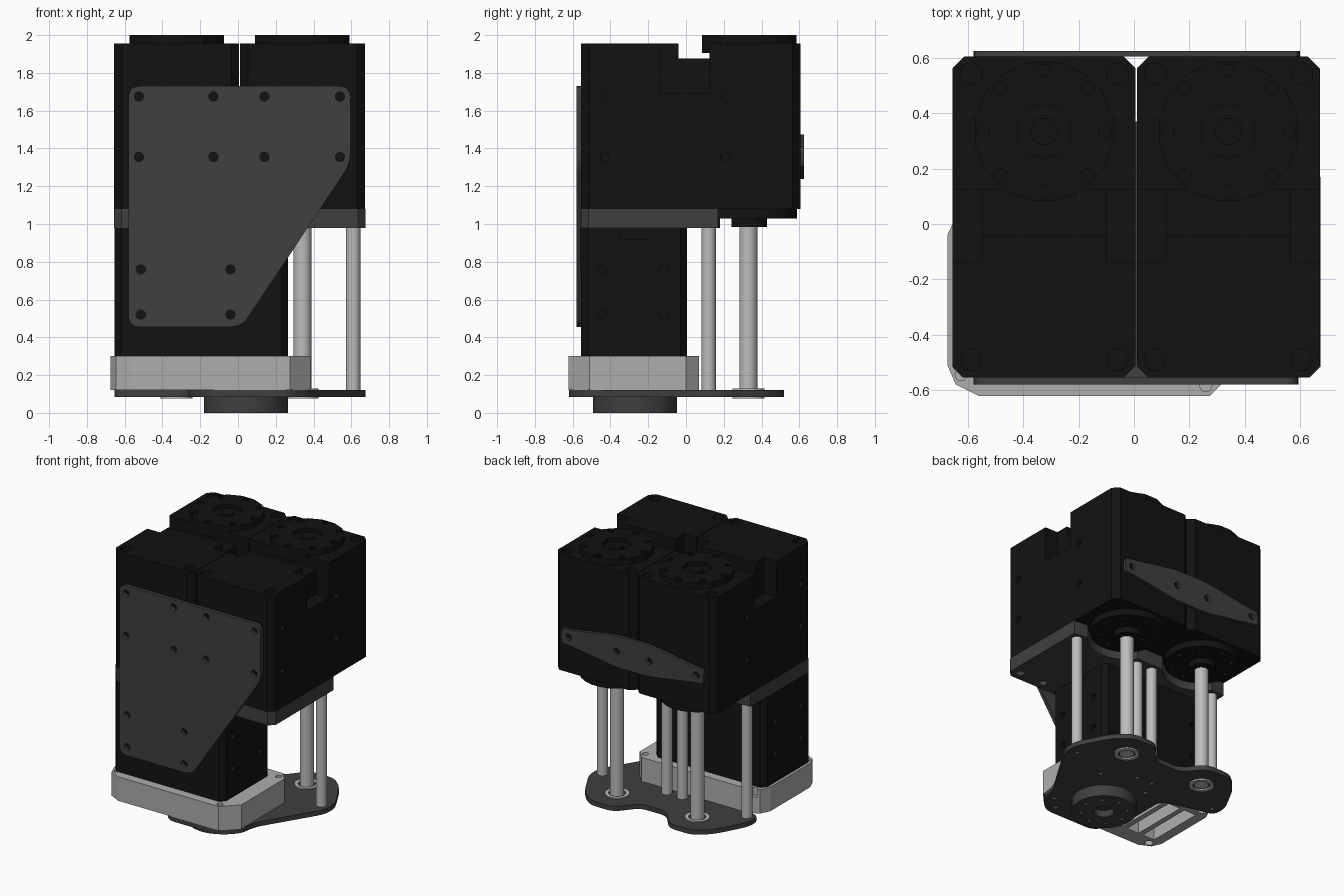
import bpy, bmesh, math
from mathutils import Vector, Matrix

if "Cube" in bpy.data.objects:
    bpy.data.objects.remove(bpy.data.objects["Cube"])


def material(name, v):
    m = bpy.data.materials.new(name)
    m.diffuse_color = (v, v, v, 1)
    m.use_nodes = True
    m.node_tree.nodes["Principled BSDF"].inputs["Base Color"].default_value = m.diffuse_color
    return m


BLACK = material("black", 0.006)
DARK = material("dark_grey", 0.05)
LIGHT = material("light_grey", 0.42)
STEEL = material("steel", 0.5)


def activate(ob):
    bpy.ops.object.select_all(action='DESELECT')
    ob.select_set(True)
    bpy.context.view_layer.objects.active = ob


def circle(x, y, r, n=12):
    return [(x + r * math.cos(2 * math.pi * (i + .5) / n),
             y + r * math.sin(2 * math.pi * (i + .5) / n)) for i in range(n)]


def rounded(pts, r, n=5):
    """Outline with every corner rounded (n=1 gives a chamfer)."""
    out = []
    for i, p in enumerate(pts):
        p = Vector(p)
        a, b = Vector(pts[i - 1]) - p, Vector(pts[(i + 1) % len(pts)]) - p
        a, b = (d.normalized() * min(r, d.length * .45) for d in (a, b))
        out += [p + a * (1 - t) ** 2 + b * t ** 2 for t in (k / n for k in range(n + 1))]
    return out


def rect(x0, x1, y0, y1):
    return [(x0, y0), (x1, y0), (x1, y1), (x0, y1)]


def plate(name, outline, z0, z1, mat, holes=(), upright=False):
    """Extruded outline with holes; upright plates are drawn in x-z, z0..z1 being y."""
    cu = bpy.data.curves.new(name, 'CURVE')
    cu.dimensions, cu.fill_mode = '2D', 'BOTH'
    cu.extrude = (z1 - z0) / 2
    for loop in [outline, *holes]:
        s = cu.splines.new('POLY')
        s.points.add(len(loop) - 1)
        for q, p in zip(s.points, loop):
            q.co = (p[0], p[1], 0, 1)
        s.use_cyclic_u = True
    ob = bpy.data.objects.new(name, cu)
    bpy.context.collection.objects.link(ob)
    activate(ob)
    bpy.ops.object.convert(target='MESH')
    ob = bpy.context.object
    m = Matrix.Translation((0, 0, (z0 + z1) / 2))
    if upright:
        m = Matrix.Translation((0, (z0 + z1) / 2, 0)) @ Matrix.Rotation(math.pi / 2, 4, 'X')
    bm = bmesh.new()
    bm.from_mesh(ob.data)
    bm.transform(m)
    bmesh.ops.remove_doubles(bm, verts=bm.verts, dist=1e-5)
    bmesh.ops.recalc_face_normals(bm, faces=bm.faces)
    bm.to_mesh(ob.data)
    bm.free()
    ob.data.materials.clear()
    ob.data.materials.append(mat)
    for poly in ob.data.polygons:
        poly.use_smooth = False
    return ob


def cut(ob, boxes=(), drills=()):
    """Cut boxes (x0,x1,y0,y1,z0,z1) and drilled holes (centre, axis, radius, depth)."""
    def subtract(bm):
        me = bpy.data.meshes.new("cutter")
        bm.to_mesh(me)
        bm.free()
        c = bpy.data.objects.new("cutter", me)
        c.hide_render = True
        bpy.context.collection.objects.link(c)
        mod = ob.modifiers.new("cut", 'BOOLEAN')
        mod.operation, mod.solver, mod.object = 'DIFFERENCE', 'EXACT', c
        activate(ob)
        bpy.ops.object.modifier_apply(modifier=mod.name)
        bpy.data.objects.remove(c)

    for x0, x1, y0, y1, z0, z1 in boxes:
        bm = bmesh.new()
        m = Matrix.Translation(((x0 + x1) / 2, (y0 + y1) / 2, (z0 + z1) / 2))
        bmesh.ops.create_cube(bm, size=1, matrix=m @ Matrix.Diagonal((x1 - x0, y1 - y0, z1 - z0, 1)))
        subtract(bm)
    if drills:
        bm = bmesh.new()
        for c, axis, r, d in drills:
            q = Vector(axis).to_track_quat('Z', 'Y').to_matrix().to_4x4()
            bmesh.ops.create_cone(bm, cap_ends=True, segments=12, radius1=r, radius2=r,
                                  depth=2 * d, matrix=Matrix.Translation(c) @ q)
        subtract(bm)


def cylinder(name, x, y, r, z0, z1, mat, n=16, holes=()):
    ob = plate(name, circle(x, y, r, n), z0, z1, mat, holes)
    if n > 20:
        activate(ob)
        bpy.ops.object.shade_smooth_by_angle()
    return ob


def ring_holes(x, y, ring, r, n=8):
    return [circle(x + ring * math.cos(2 * math.pi * i / n),
                   y + ring * math.sin(2 * math.pi * i / n), r, 8) for i in range(n)]


HY = 0.335                       # y of the upper output axes
AXES = (-0.325, 0.341)
HW = 0.331

# Two upper motors with their output discs
for side, cx in zip(("left", "right"), AXES):
    body = plate(side + "_upper_motor", rounded(rect(cx - HW, cx + HW, -.555, .605), .042, 1),
                 1.08, 1.955, BLACK)
    notches = [(cx - 1, cx + 1, -.04, .125, 1.875, 2.1)]
    notches += [(cx + s * .285 - .06, cx + s * .285 + .06, -.14, .125, 1.69, 2.1) for s in (-1, 1)]
    drills = [((cx + s * .265, y, 1.955), (0, 0, 1), .04, .04) for s in (-1, 1) for y in (-.49, .543)]
    drills += [((cx + s * HW, y, z), (1, 0, 0), .024, .03)
               for s in (-1, 1) for y in (-.43, .21) for z in (1.355, 1.675)]
    cut(body, notches, drills)
    cylinder(side + "_top_disc_base", cx, HY, .255, 1.905, 1.975, BLACK)
    cylinder(side + "_top_disc", cx, HY, .255, 1.975, 2.0, BLACK,
             holes=[circle(cx, HY, .1, 10)] + ring_holes(cx, HY, .22, .024))
    cylinder(side + "_top_disc_hub", cx, HY, .05, 1.97, 1.99, BLACK)
    cylinder(side + "_bottom_disc", cx, HY, .255, 1.03, 1.085, BLACK, 24,
             ring_holes(cx, HY, .2, .02) + ring_holes(cx, HY, .13, .015))
    cylinder(side + "_bottom_hub", cx, HY, .095, .985, 1.05, BLACK, 24)

# Middle plate, scooped around the two lower discs
edge = [(.675, -.515), (.675, .17)]
for cx in reversed(AXES):
    edge += [(cx + .27 * math.cos(t), HY + .27 * math.sin(t))
             for t in (math.radians(-35 - 11 * k) for k in range(11))]
edge += [(-.657, .17), (-.657, -.515), (-.617, -.555), (.635, -.555)]
plate("middle_plate", edge, .98, 1.08, DARK,
      [circle(x, -.49, .03) for x in (-.59, .605, .4)])

# Lower motor lying along x
low = plate("lower_motor", rounded(rect(-.655, .265, -.555, .005), .035, 1), .3, .98, BLACK)
cut(low, [(.235, .4, -.35, -.2, .92, 1.1)],
    [((x, y, z), (1, 0, 0), .024, .03) for x in (-.655, .265) for y in (-.44, -.12) for z in (.52, .76)]
    + [((x, .005, z), (0, 1, 0), .024, .03) for x in (-.515, -.04) for z in (.52, .76)])

# Light mounting block under the lower motor
block = plate("mounting_block",
              [(-.675, -.51), (-.645, -.58), (-.56, -.622), (.275, -.622), (.385, -.51), (.385, 0),
               (.32, .07), (-.56, .07), (-.64, .035), (-.675, -.04)], .12, .3, LIGHT)
cut(block, [(x, x + .1, -.5, -.06, .0, .24) for x in (-.6, -.46, -.32)],
    [((x, y, .3), (0, 0, 1), .022, .06) for x, y in ((.33, .01), (.26, -.585), (-.625, -.545), (-.6, .037))]
    + [((x, y, .12), (0, 0, 1), .03, .06) for x, y in ((-.6, .01), (-.6, -.56))])

# Front side plate
holes = [circle(x, z, .025) for x in (-.525, -.13, .14, .54) for z in (1.355, 1.675)]
holes += [circle(x, z, .025) for x in (-.515, -.04) for z in (.52, .76)]
plate("front_plate", rounded([(-.58, .455), (.02, .455), (.595, 1.32), (.595, 1.73), (-.58, 1.73)], .06),
      -.58, -.555, DARK, holes, True)

# Back tie plate
plate("back_plate", rounded([(-.58, 1.30), (-.53, 1.30), (-.13, 1.238), (.15, 1.238), (.55, 1.30), (.6, 1.30),
                             (.6, 1.41), (.55, 1.41), (.15, 1.475), (-.13, 1.475), (-.53, 1.41), (-.58, 1.41)], .05),
      .605, .626, DARK, [circle(x, 1.355, .025) for x in (-.525, -.13, .14, .54)], True)

# Base plate
SMALL = ((-.59, .12), (-.055, .12), (.075, .12), (.61, .12))
outline = [(.675, .07), (.675, .19), (.55, .42), (.44, .52), (.24, .52), (.12, .37), (-.1, .37), (-.22, .52),
           (-.42, .52), (-.53, .42), (-.655, .19), (-.655, .07), (-.5, .04), (-.26, -.03), (-.26, -.45),
           (-.15, -.62), (.27, -.62), (.385, -.51), (.4, -.38)]
plate("base_plate", rounded(outline, .06), .085, .12, DARK,
      [circle(x, y, .018) for x, y in SMALL + ((.33, -.46), (.3, .0), (-.1, .0), (.24, -.55))])

# Bottom output disc
cylinder("bottom_output_disc", .042, -.27, .223, 0, .09, DARK, 32,
         [circle(.042, -.27, .07, 16)] + ring_holes(.042, -.27, .16, .018))
cylinder("bottom_output_core", .042, -.27, .08, .05, .088, DARK, 24)

# Drive shafts with bearings, and thin support posts
for side, cx in zip(("left", "right"), AXES):
    cylinder(side + "_drive_shaft", cx, .33, .048, .082, 1.0, STEEL, 24)
    cylinder(side + "_bearing", cx, .33, .085, .075, .128, STEEL, 24, [circle(cx, .33, .06, 24)])
for i, (x, y) in enumerate(SMALL):
    cylinder("support_post_%d" % (i + 1), x, y, .038, .12, .985, STEEL, 24)
